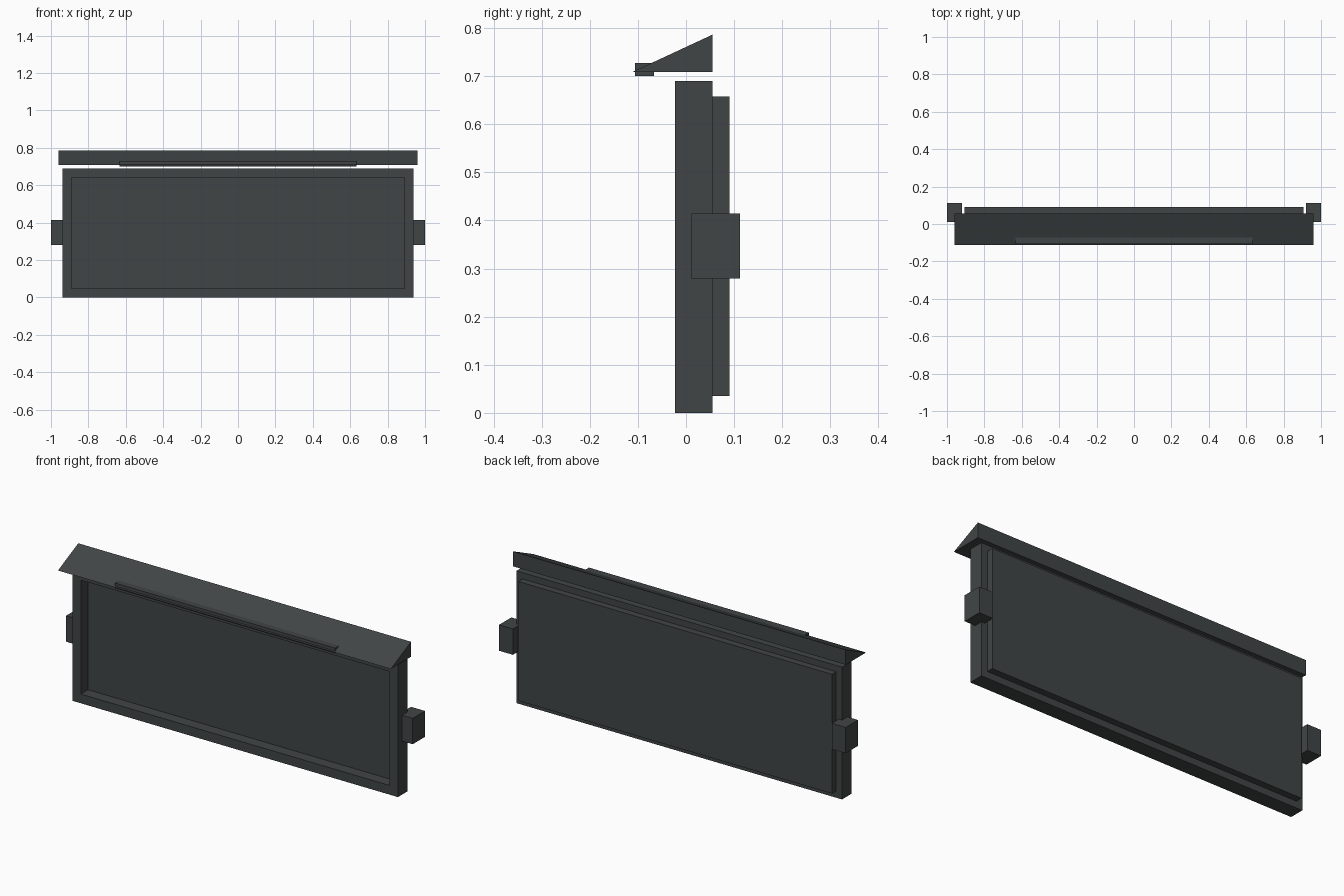
import bpy, bmesh
from mathutils import Vector

if "Cube" in bpy.data.objects:
    bpy.data.objects.remove(bpy.data.objects["Cube"])

grey = bpy.data.materials.new("dark_grey_metal")
grey.diffuse_color = (0.052, 0.060, 0.060, 1)
grey.use_nodes = True
grey.node_tree.nodes["Principled BSDF"].inputs["Base Color"].default_value = grey.diffuse_color


def finish(name, bm):
    bmesh.ops.recalc_face_normals(bm, faces=bm.faces)
    mesh = bpy.data.meshes.new(name)
    bm.to_mesh(mesh)
    bm.free()
    mesh.materials.append(grey)
    obj = bpy.data.objects.new(name, mesh)
    bpy.context.collection.objects.link(obj)
    return obj


def box_bm(lo, hi):
    bm = bmesh.new()
    bmesh.ops.create_cube(bm, size=1)
    lo, hi = Vector(lo), Vector(hi)
    for v in bm.verts:
        v.co = Vector(l + (c + 0.5) * (h - l) for l, c, h in zip(lo, v.co, hi))
    return bm


def box(name, lo, hi):
    return finish(name, box_bm(lo, hi))


# Frame: a slab whose front face is inset and pushed back to form the recess
bm = box_bm((-0.939, -0.023, 0), (0.939, 0.055, 0.69))
bm.normal_update()
front = min(bm.faces, key=lambda f: f.normal.y)
bmesh.ops.inset_region(bm, faces=[front], thickness=0.048, use_even_offset=True)
ret = bmesh.ops.extrude_discrete_faces(bm, faces=[front])
for v in ret["faces"][0].verts:
    v.co.y = 0.036
finish("frame", bm)

# Raised plate on the back
box("back_plate", (-0.905, 0.055, 0.035), (0.905, 0.09, 0.657))

# Sloping canopy: triangular profile swept along x
bm = bmesh.new()
profile = [(-0.1125, 0.708), (0.055, 0.708), (0.055, 0.786)]
face = bm.faces.new([bm.verts.new((-0.96, y, z)) for y, z in profile])
ret = bmesh.ops.extrude_face_region(bm, geom=[face])
moved = [g for g in ret["geom"] if isinstance(g, bmesh.types.BMVert)]
bmesh.ops.translate(bm, verts=moved, vec=(1.92, 0, 0))
finish("canopy", bm)

# Strip along the canopy's front edge
box("canopy_strip", (-0.634, -0.106, 0.70), (0.634, -0.066, 0.727))

# Side mounting brackets
for side, x0, x1 in (("left", -1.0, -0.92), ("right", 0.92, 1.0)):
    box(side + "_bracket", (x0, 0.011, 0.279), (x1, 0.1125, 0.414))
